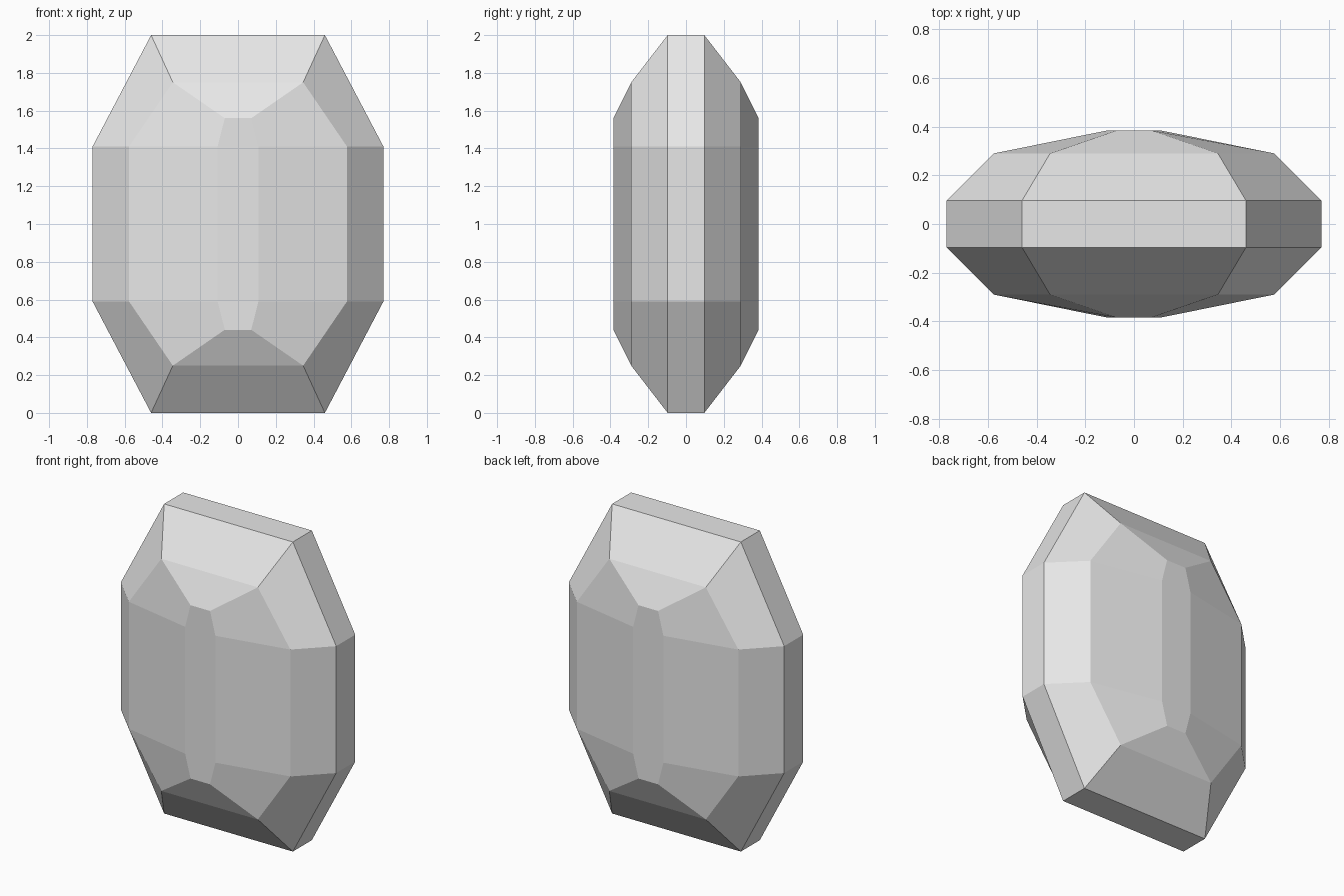
import bpy
import bmesh

cube = bpy.data.objects.get("Cube")
if cube:
    bpy.data.objects.remove(cube, do_unlink=True)

# Single grey stone colour
stone = bpy.data.materials.new("pale_grey_stone")
stone.use_nodes = True
GREY = (0.8, 0.8, 0.8, 1.0)
stone.diffuse_color = GREY
stone.node_tree.nodes["Principled BSDF"].inputs["Base Color"].default_value = GREY

CENTRE_Z = 1.0
SIDE_Z = 0.41  # half height of the vertical sides

# Facet rings from girdle to table: depth, half width at end, half height, half width at side
RINGS = [
    (0.097, 0.46, 1.0, 0.77),
    (0.29, 0.345, 0.75, 0.577),
    (0.385, 0.07, 0.56, 0.108),
]


def octagon(bm, y, end_x, end_z, side_x):
    """Add one eight-cornered ring in the plane at depth y."""
    quarter = [(side_x, SIDE_Z), (end_x, end_z)]
    half = quarter + [(-x, z) for x, z in reversed(quarter)]
    outline = half + [(-x, -z) for x, z in half]
    return [bm.verts.new((x, y, CENTRE_Z + z)) for x, z in outline]


# Cut gem: front table, stepped facets, girdle, stepped facets, back table
bm = bmesh.new()
stack = [(-d, *size) for d, *size in reversed(RINGS)] + RINGS
loops = [octagon(bm, *ring) for ring in stack]
for a, b in zip(loops, loops[1:]):
    for i in range(8):
        j = (i + 1) % 8
        bm.faces.new((a[i], a[j], b[j], b[i]))
bm.faces.new(loops[0])
bm.faces.new(loops[-1])
bmesh.ops.recalc_face_normals(bm, faces=bm.faces)

mesh = bpy.data.meshes.new("cut_gem")
bm.to_mesh(mesh)
bm.free()
mesh.materials.append(stone)
gem = bpy.data.objects.new("cut_gem", mesh)
bpy.context.collection.objects.link(gem)
